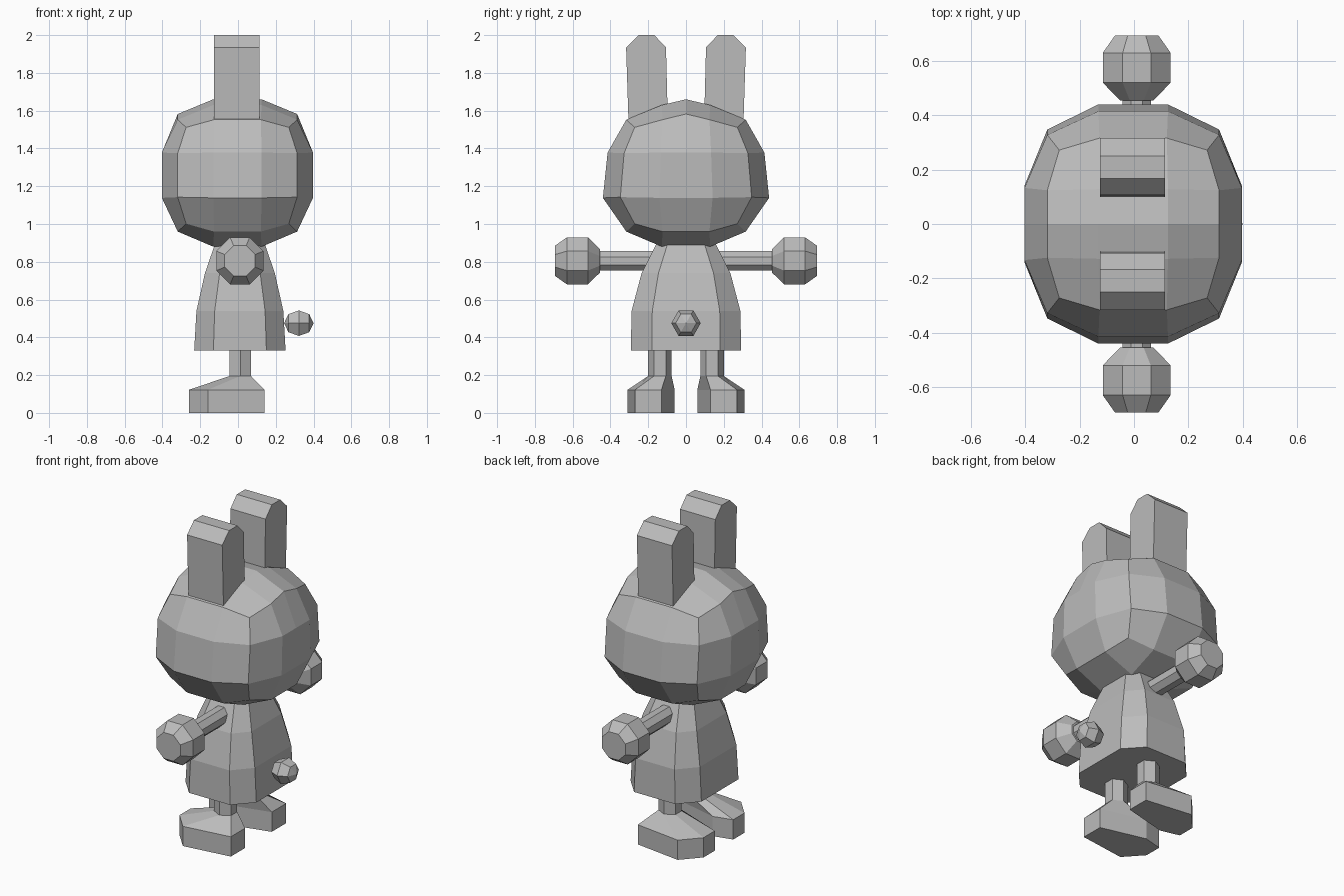
import bpy, bmesh
from math import cos, sin, pi, radians
from mathutils import Matrix

if "Cube" in bpy.data.objects:
    bpy.data.objects.remove(bpy.data.objects["Cube"])

grey = bpy.data.materials.new("plain_grey")
grey.use_nodes = True
COLOUR = (0.5, 0.5, 0.5, 1)
grey.diffuse_color = COLOUR
grey.node_tree.nodes["Principled BSDF"].inputs["Base Color"].default_value = COLOUR


def finish(name, bm):
    """Turn a bmesh into a flat shaded object."""
    bmesh.ops.recalc_face_normals(bm, faces=bm.faces)
    mesh = bpy.data.meshes.new(name)
    bm.to_mesh(mesh)
    bm.free()
    mesh.materials.append(grey)
    obj = bpy.data.objects.new(name, mesh)
    bpy.context.collection.objects.link(obj)
    return obj


def loft(name, rings):
    """Skin a list of equal-length point rings and cap both ends."""
    bm = bmesh.new()
    loops = [[bm.verts.new(p) for p in ring] for ring in rings]
    n = len(loops[0])
    for a, b in zip(loops, loops[1:]):
        for i in range(n):
            j = (i + 1) % n
            bm.faces.new((a[i], a[j], b[j], b[i]))
    bm.faces.new(loops[0])
    bm.faces.new(loops[-1])
    return finish(name, bm)


def lathe_y(name, profile, side, sides=8):
    """Round part along the y axis from (y, radius) pairs."""
    turn = [2 * pi * (i + 0.5) / sides for i in range(sides)]
    return loft(name, [[(0.01 + r * cos(t), side * y, 0.805 + r * sin(t))
                        for t in turn] for y, r in profile])


# Head: a rounded three-by-three cube
bm = bmesh.new()
bmesh.ops.create_cube(bm, size=2)
bmesh.ops.subdivide_edges(bm, edges=bm.edges[:], cuts=2, use_grid_fill=True)
OUTER = {1: 1.0, 2: 0.79, 3: 0.68}
INNER = {1: 0.32, 2: 0.31}
for v in bm.verts:
    n = sum(abs(c) > 0.9 for c in v.co)
    x, y, z = [(OUTER[n] if abs(c) > 0.9 else INNER[n]) * (1 if c > 0 else -1)
               for c in v.co]
    low = v.co.z < 0
    wide = 0.4 if abs(v.co.z) > 0.9 else (0.44 if low else 0.415)
    v.co = (0.4 * x - 0.003, wide * y, 1.26 + (0.38 if low else 0.37) * z)
# Ridge over the crown
bmesh.ops.bisect_plane(bm, geom=bm.verts[:] + bm.edges[:] + bm.faces[:],
                       plane_co=(0, 0, 0), plane_no=(0, 1, 0))
for v in bm.verts:
    if abs(v.co.y) < 0.001 and v.co.z > 1.5:
        v.co.z += 0.03
finish("head", bm)

# Body: flared eight-sided gown (height, half depth, half width)
rings = []
for z, hx, hy in [(0.33, 0.242, 0.292), (0.54, 0.23, 0.288),
                  (0.74, 0.185, 0.235), (0.9, 0.13, 0.155)]:
    cx, cy = hx * 0.58, hy * 0.62
    quarter = [(hx, cy), (cx, hy)]
    half = quarter + [(-x, y) for x, y in reversed(quarter)]
    outline = half + [(-x, -y) for x, y in half]
    rings.append([(x + 0.01, y, z) for x, y in outline])
loft("body", rings)

EAR = [(0.095, 1.5), (0.106, 1.935), (0.168, 2.0),
       (0.25, 2.0), (0.317, 1.935), (0.303, 1.5)]
FOOT = [(0.14, 0.13), (0.14, 0.27), (-0.16, 0.31),
        (-0.26, 0.2), (-0.26, 0.09), (-0.14, 0.06)]

for side, label in ((-1, "front"), (1, "back")):
    # Ear slab
    loft(label + "_ear", [[(x, side * y, z) for y, z in EAR]
                          for x in (-0.126, 0.114)])
    # Arm and ball hand
    lathe_y(label + "_arm", [(0.12, 0.056), (0.48, 0.056)], side)
    lathe_y(label + "_hand", [(0.455, 0.067), (0.52, 0.135),
                              (0.63, 0.135), (0.693, 0.087)], side)
    # Leg flaring into a foot
    ring = [(0.012 + 0.066 * cos(radians(a)), 0.138 + 0.062 * sin(radians(a)))
            for a in range(-30, 330, 60)]
    loft(label + "_leg_and_foot",
         [[(x, side * y, z) for x, y in outline]
          for outline, z in ((FOOT, 0), (FOOT, 0.122), (ring, 0.195), (ring, 0.4))])

# Tail: small faceted ball
bm = bmesh.new()
bmesh.ops.create_uvsphere(bm, u_segments=6, v_segments=4, radius=0.078,
                          matrix=Matrix.Translation((0.322, 0, 0.475))
                          @ Matrix.Rotation(pi / 2, 4, "Y"))
finish("tail", bm)
